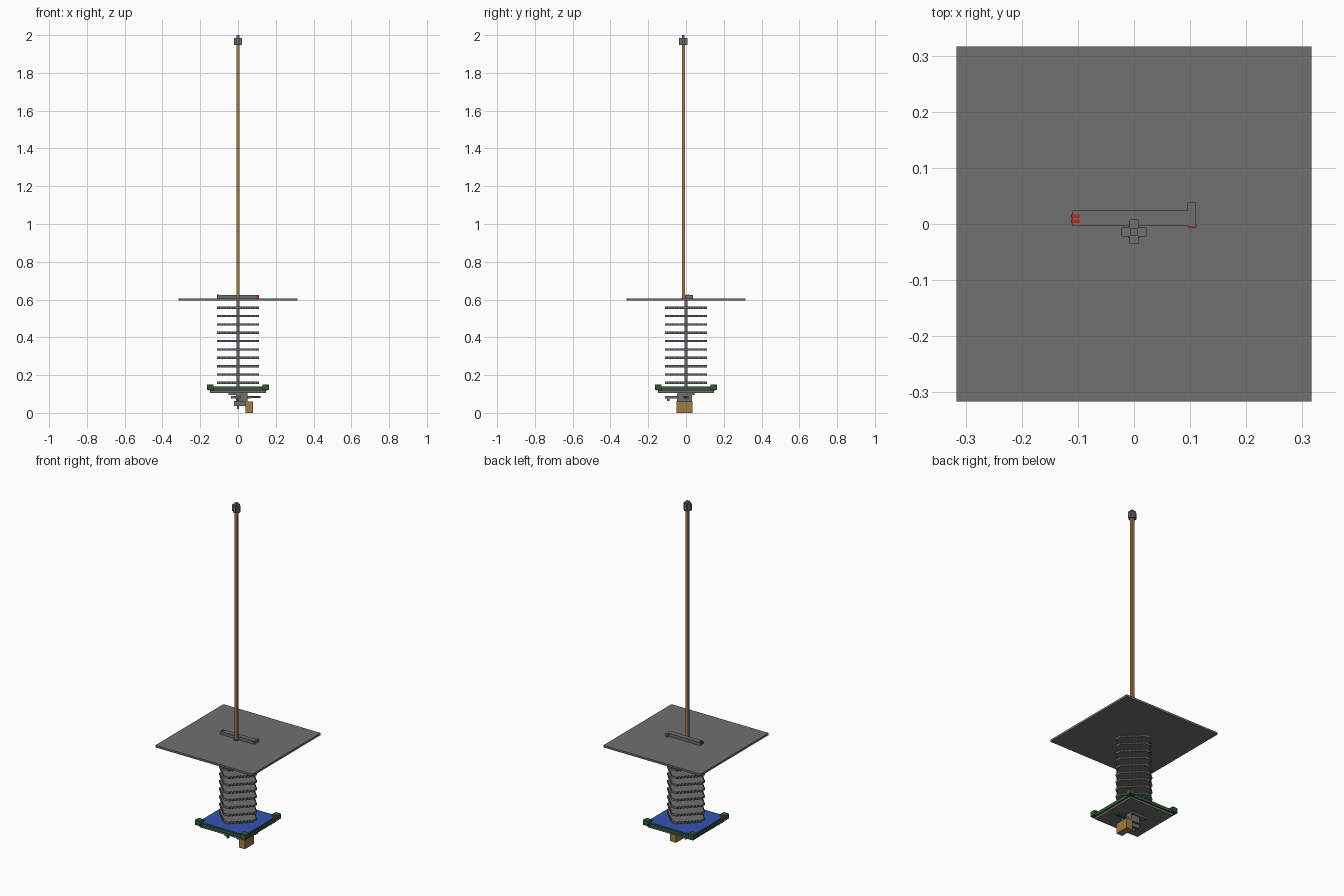
import bpy
import bmesh

cube = bpy.data.objects.get("Cube")
if cube:
    bpy.data.objects.remove(cube, do_unlink=True)


def material(name, r, g, b):
    m = bpy.data.materials.new(name)
    m.use_nodes = True
    m.diffuse_color = (r, g, b, 1)
    m.node_tree.nodes["Principled BSDF"].inputs["Base Color"].default_value = (r, g, b, 1)
    return m


GREY = material("dark grey", 0.16, 0.16, 0.16)
SLATE = material("slate", 0.13, 0.13, 0.2)
BRASS = material("brass", 0.36, 0.2, 0.05)
GREEN = material("dark green", 0.03, 0.1, 0.04)
BLUE = material("blue", 0.035, 0.09, 0.42)
RED = material("red", 0.55, 0.02, 0.01)


def finish(name, bm, mat):
    bmesh.ops.recalc_face_normals(bm, faces=bm.faces)
    mesh = bpy.data.meshes.new(name)
    bm.to_mesh(mesh)
    bm.free()
    mesh.materials.append(mat)
    ob = bpy.data.objects.new(name, mesh)
    bpy.context.collection.objects.link(ob)
    return ob


def box(name, mat, x, y, z):
    """Box between the given (low, high) pairs."""
    bm = bmesh.new()
    bmesh.ops.create_cube(bm, size=1)
    for v in bm.verts:
        v.co = [r[0] if c < 0 else r[1] for c, r in zip(v.co, (x, y, z))]
    return finish(name, bm, mat)


def prism(name, mat, outline, low, high):
    """Upright prism over a flat outline."""
    bm = bmesh.new()
    face = bm.faces.new([bm.verts.new((px, py, low)) for px, py in outline])
    top = bmesh.ops.extrude_face_region(bm, geom=[face])["geom"]
    for v in top:
        if isinstance(v, bmesh.types.BMVert):
            v.co.z = high
    return finish(name, bm, mat)


def around(h):
    return (-h, h)


# Stepped outline shared by the stacked fins
REACH, STEPS = 0.11, 7
STEP = 0.09 / STEPS
quarter = []
for i in range(STEPS + 1):
    px, py = REACH - i * STEP, 0.02 + i * STEP
    quarter.append((px, py))
    if i < STEPS:
        quarter.append((px - STEP, py))
fin_outline = []
for turn in range(4):
    fin_outline += quarter
    quarter = [(-py, px) for px, py in quarter]

# Stack of fins on a thin core
for i in range(10):
    z = 0.159 + i * 0.0442
    prism(f"fin_{i + 1}", GREY, fin_outline, z - 0.006, z + 0.006)
box("core_post", SLATE, around(0.007), around(0.007), (0.14, 0.596))

# Wide plate and the hooked bar on it
box("wide_plate", GREY, around(0.316), around(0.316), (0.594, 0.606))
prism("hooked_bar", GREY,
      [(-0.11, -0.004), (0.11, -0.004), (0.11, 0.038),
       (0.095, 0.038), (0.095, 0.024), (-0.11, 0.024)], 0.606, 0.624)
for n, y in enumerate((0.002, 0.011)):
    box(f"red_strip_{n + 1}", RED, (-0.112, -0.097), (y, y + 0.006), (0.61, 0.626))
box("red_end_mark", RED, (0.097, 0.111), (-0.006, 0.0), (0.608, 0.622))

# Mast with crossed cap
MAST_Y = -0.014


def at_mast(h):
    return (MAST_Y - h, MAST_Y + h)


box("mast", BRASS, around(0.008), at_mast(0.008), (0.6, 1.95))
box("mast_foot", GREY, around(0.011), at_mast(0.011), (0.606, 0.612))
box("cap_across", GREY, around(0.022), at_mast(0.008), (1.948, 1.986))
box("cap_along", GREY, around(0.008), at_mast(0.022), (1.948, 1.986))
box("cap_tip", GREY, around(0.007), at_mast(0.007), (1.98, 2.0))

# Base board with corner posts
box("base_board", GREEN, around(0.155), around(0.155), (0.118, 0.136))
box("base_top", BLUE, around(0.149), around(0.149), (0.135, 0.139))
for sx in (-1, 1):
    for sy in (-1, 1):
        xs = sorted((sx * 0.13, sx * 0.165))
        ys = sorted((sy * 0.13, sy * 0.165))
        box("corner_post", GREEN, xs, ys, (0.122, 0.15))
box("base_underside", GREY, around(0.147), around(0.147), (0.106, 0.119))

# Fittings beneath the base
box("mount", GREY, around(0.05), around(0.045), (0.096, 0.107))
box("neck", GREY, (-0.01, 0.05), (-0.047, 0.033), (0.058, 0.1))
box("brass_block", BRASS, (0.04, 0.08), (-0.05, 0.035), (0.0, 0.06))
box("nub", GREY, (-0.02, 0.042), around(0.02), (0.036, 0.064))
box("pin", GREY, around(0.006), around(0.006), (0.02, 0.04))
box("cross_arm", GREY, (-0.038, 0.065), around(0.012), (0.077, 0.089))
box("front_arm", GREY, (-0.012, 0.012), (-0.11, -0.04), (0.077, 0.089))
box("front_arm_peg", GREY, around(0.006), (-0.1, -0.088), (0.062, 0.08))
box("side_tab", GREEN, (0.06, 0.12), around(0.012), (0.079, 0.089))
